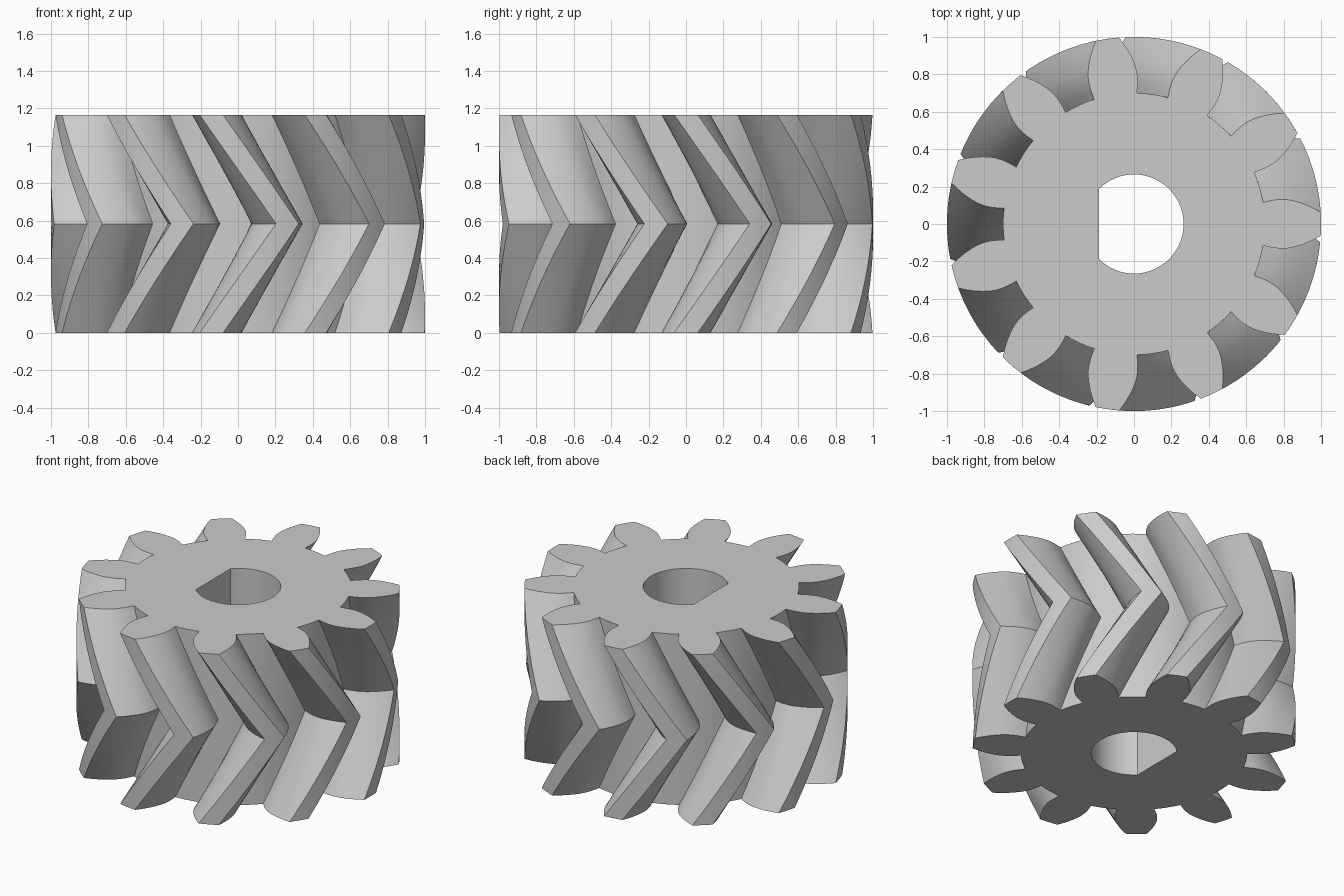
import bpy
import bmesh
from math import radians, sin, cos, asin, acos, pi

TEETH = 11
HEIGHT = 1.165
TWIST = radians(23.5)      # turn of the teeth from either end to the middle
HALF_LAYERS = 16
PITCH = 2 * pi / TEETH
BORE_RADIUS, BORE_FLAT = 0.265, 0.187

# Tooth flank: radius and half width, from root to tip
FLANK = [(0.70, 0.115), (0.73, 0.122), (0.76, 0.128), (0.79, 0.131), (0.82, 0.131),
         (0.85, 0.127), (0.88, 0.119), (0.91, 0.109), (0.94, 0.096), (0.97, 0.081), (1.0, 0.063)]


def tooth_polar():
    """One tooth as (radius, angle) pairs, with tip arc and half of each root."""
    side = [(r, asin(w / r)) for r, w in FLANK]
    tip = side[-1][1]
    root = side[0][1]
    gap = PITCH - 2 * root
    points = [(r, -a) for r, a in side]
    points += [(1.0, tip * t) for t in (-0.5, 0, 0.5)]
    points += reversed(side)
    points += [(FLANK[0][0], root + gap * t) for t in (0.25, 0.5, 0.75)]
    return points


def gear_ring(turn):
    return [(r * cos(a + i * PITCH + turn), r * sin(a + i * PITCH + turn))
            for i in range(TEETH) for r, a in tooth_polar()]


def bore_ring(steps=64):
    """Round hole with one flat side facing -x."""
    end = acos(-BORE_FLAT / BORE_RADIUS)
    angles = [-end + 2 * end * i / steps for i in range(steps + 1)]
    return [(BORE_RADIUS * cos(a), BORE_RADIUS * sin(a)) for a in angles]


def loft(bm, rings):
    """Join (outline, height) rings by quads; return first and last rings."""
    loops = [[bm.verts.new((x, y, z)) for x, y in ring] for ring, z in rings]
    for low, high in zip(loops, loops[1:]):
        for i in range(len(low)):
            j = (i + 1) % len(low)
            bm.faces.new((low[i], low[j], high[j], high[i]))
    return loops[0], loops[-1]


# Toothed wall, bore wall and end caps
bm = bmesh.new()
layers = 2 * HALF_LAYERS
wall = [(gear_ring(TWIST * (1 - abs(k / HALF_LAYERS - 1))), HEIGHT * k / layers)
        for k in range(layers + 1)]
outer_ends = loft(bm, wall)
bore_ends = loft(bm, [(bore_ring(), 0), (bore_ring(), HEIGHT)])
for outer, bore, up in zip(outer_ends, bore_ends, (-1, 1)):
    edges = [bm.edges.get((ring[i - 1], ring[i])) for ring in (outer, bore) for i in range(len(ring))]
    bmesh.ops.triangle_fill(bm, edges=edges, use_beauty=True, normal=(0, 0, up))
bmesh.ops.recalc_face_normals(bm, faces=bm.faces)

mesh = bpy.data.meshes.new("herringbone_gear")
bm.to_mesh(mesh)
bm.free()

default = bpy.data.objects.get("Cube")
if default:
    bpy.data.objects.remove(default, do_unlink=True)

gear = bpy.data.objects.new("herringbone_gear", mesh)
bpy.context.collection.objects.link(gear)

# Plain grey
grey = bpy.data.materials.new("light_grey")
grey.use_nodes = True
colour = (0.6, 0.6, 0.6, 1)
grey.diffuse_color = colour
grey.node_tree.nodes["Principled BSDF"].inputs["Base Color"].default_value = colour
mesh.materials.append(grey)

# Smooth flanks with sharp edges
bpy.ops.object.select_all(action="DESELECT")
gear.select_set(True)
bpy.context.view_layer.objects.active = gear
bpy.ops.object.shade_smooth_by_angle(angle=radians(25))
